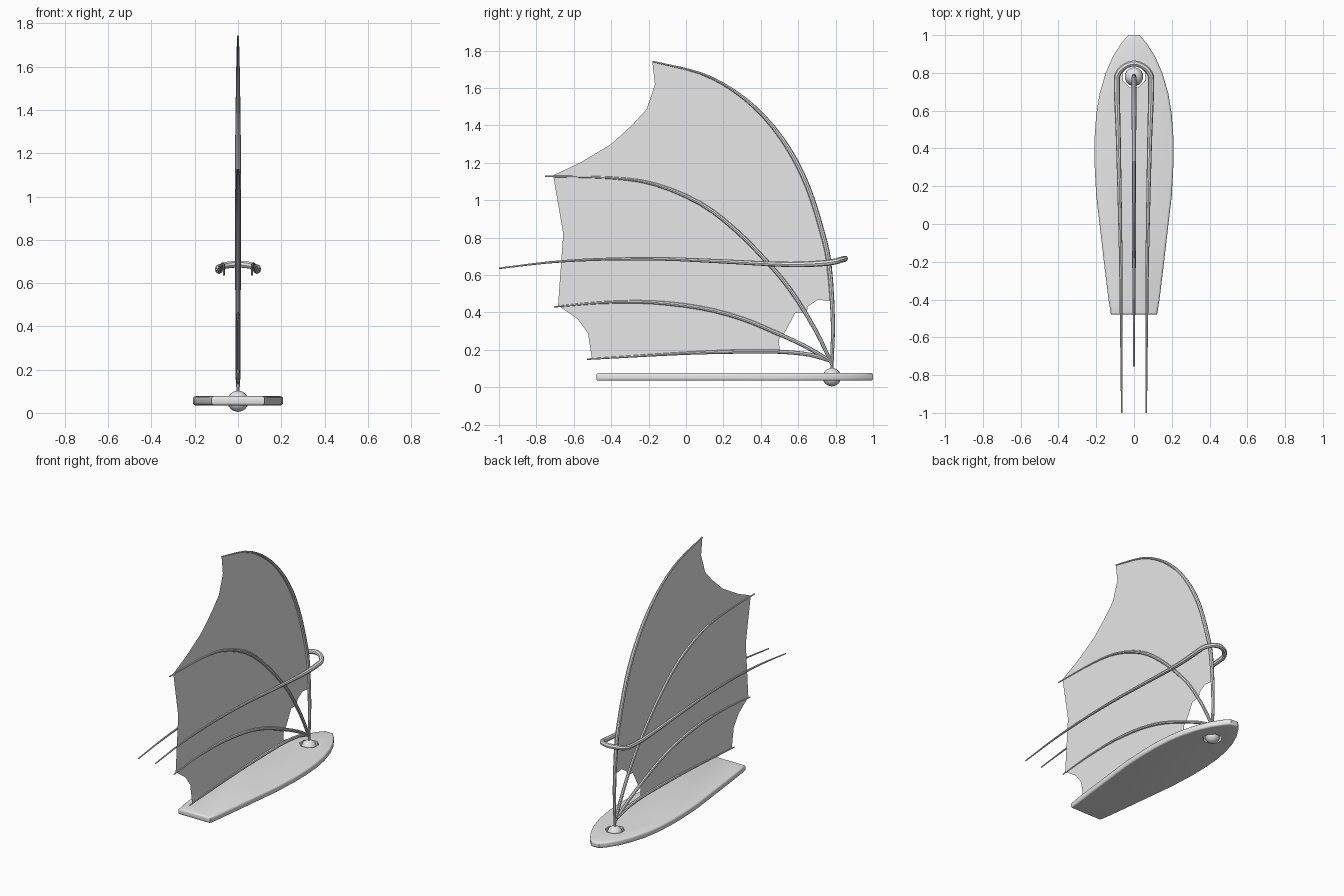
import bpy, bmesh, math
from mathutils import Vector

cube = bpy.data.objects.get("Cube")
if cube:
    bpy.data.objects.remove(cube, do_unlink=True)

GREY = bpy.data.materials.new("light grey")
GREY.use_nodes = True
GREY.diffuse_color = (0.8, 0.8, 0.8, 1)
GREY.node_tree.nodes["Principled BSDF"].inputs["Base Color"].default_value = (0.8, 0.8, 0.8, 1)

FOOT_Y = 0.78  # where the mast joint sits on the board


def activate(ob):
    bpy.ops.object.select_all(action='DESELECT')
    ob.select_set(True)
    bpy.context.view_layer.objects.active = ob


def add_mesh(name, bm):
    me = bpy.data.meshes.new(name)
    bm.to_mesh(me)
    bm.free()
    ob = bpy.data.objects.new(name, me)
    bpy.context.collection.objects.link(ob)
    me.materials.append(GREY)
    return ob


def smooth_path(pts, n=3):
    """Catmull-Rom resampling of a point list."""
    p = [Vector(q) for q in pts]
    p = [2 * p[0] - p[1]] + p + [2 * p[-1] - p[-2]]
    out = []
    for a, b, c, d in zip(p, p[1:], p[2:], p[3:]):
        for i in range(n):
            t = i / n
            out.append(0.5 * (2 * b + (c - a) * t + (2 * a - 5 * b + 4 * c - d) * t ** 2
                              + (3 * b - a - 3 * c + d) * t ** 3))
    return out + [p[-2]]


def tube(name, path, radius):
    """Tapered round tube; radius is a function of position 0..1 along the path."""
    cu = bpy.data.curves.new(name, 'CURVE')
    cu.dimensions = '3D'
    cu.bevel_depth = 1.0
    cu.bevel_resolution = 2
    cu.use_fill_caps = True
    sp = cu.splines.new('POLY')
    sp.points.add(len(path) - 1)
    for i, (pt, co) in enumerate(zip(sp.points, path)):
        pt.co = (*co, 1)
        pt.radius = radius(i / (len(path) - 1))
    ob = bpy.data.objects.new(name, cu)
    bpy.context.collection.objects.link(ob)
    cu.materials.append(GREY)
    activate(ob)
    bpy.ops.object.convert(target='MESH')
    bpy.ops.object.shade_smooth_by_angle(angle=math.radians(40))


# Board: mirrored outline, extruded, with a rounded rim
half = [(0.03, 1.0), (0.065, 0.96), (0.11, 0.89), (0.15, 0.8), (0.182, 0.69), (0.2, 0.58),
        (0.209, 0.45), (0.209, 0.32), (0.2, 0.15), (0.18, -0.02), (0.157, -0.22),
        (0.135, -0.4), (0.122, -0.48)]
outline = half + [(-x, y) for x, y in reversed(half)]
bm = bmesh.new()
face = bm.faces.new([bm.verts.new((x, y, 0.035)) for x, y in outline])
ext = bmesh.ops.extrude_face_region(bm, geom=[face])
bmesh.ops.translate(bm, vec=(0, 0, 0.042),
                    verts=[v for v in ext["geom"] if isinstance(v, bmesh.types.BMVert)])
bmesh.ops.recalc_face_normals(bm, faces=bm.faces)
rim = [e for e in bm.edges if abs(e.verts[0].co.z - e.verts[1].co.z) < 1e-5]
bmesh.ops.bevel(bm, geom=rim, offset=0.012, segments=3, profile=0.5, affect='EDGES')
board = add_mesh("board", bm)

# Eight-sided through hole for the joint
bpy.ops.mesh.primitive_cylinder_add(vertices=8, radius=0.062, depth=0.3,
                                    location=(0, FOOT_Y, 0.05),
                                    rotation=(0, 0, math.pi / 8))
cutter = bpy.context.object
cutter.hide_render = True
mod = board.modifiers.new("joint_hole", 'BOOLEAN')
mod.operation = 'DIFFERENCE'
mod.solver = 'EXACT'
mod.object = cutter
activate(board)
bpy.ops.object.modifier_apply(modifier=mod.name)
bpy.data.objects.remove(cutter, do_unlink=True)
activate(board)
bpy.ops.object.shade_smooth_by_angle(angle=math.radians(35))

# Ball joint and the short pin above it
bpy.ops.mesh.primitive_uv_sphere_add(segments=20, ring_count=12, radius=0.049,
                                     location=(0, FOOT_Y, 0.054))
bpy.context.object.name = "ball_joint"
bpy.context.object.data.materials.append(GREY)
bpy.ops.object.shade_smooth()
tube("joint_pin", [Vector((0, FOOT_Y, 0.09)), Vector((0, FOOT_Y, 0.15))], lambda t: 0.008)

# Mast and battens, as (y, z) paths from foot to tip
spars = {
    "mast": [(0.78, 0.12), (0.785, 0.364), (0.765, 0.658), (0.727, 0.834), (0.652, 1.07),
             (0.552, 1.27), (0.42, 1.445), (0.26, 1.583), (0.075, 1.68), (-0.18, 1.742)],
    "upper_batten": [(0.777, 0.13), (0.69, 0.31), (0.556, 0.524), (0.42, 0.685), (0.26, 0.845),
                     (0.075, 0.984), (-0.166, 1.085), (-0.406, 1.12), (-0.754, 1.128)],
    "middle_batten": [(0.775, 0.14), (0.636, 0.22), (0.476, 0.294), (0.29, 0.37), (0.075, 0.425),
                      (-0.19, 0.455), (-0.46, 0.452), (-0.705, 0.43)],
    "lower_batten": [(0.775, 0.14), (0.663, 0.174), (0.5, 0.19), (0.29, 0.191), (-0.03, 0.18),
                     (-0.53, 0.15)],
}
paths = {k: smooth_path([(0, y, z) for y, z in v]) for k, v in spars.items()}
for name, path in paths.items():
    top = 0.0135 if name == "mast" else 0.011
    tube(name, path, lambda t, r=top: min(0.009 + 0.02 * t, r, 0.004 + 0.02 * (1 - t)))

# Sail: one thin sheet between mast, scalloped trailing edge, lowest batten and foot cut-out
trailing = [(-0.166, 1.62), (-0.21, 1.487), (-0.29, 1.4), (-0.4, 1.3), (-0.567, 1.2),
            (-0.71, 1.133), (-0.64, 1.043), (-0.6, 0.925), (-0.588, 0.738), (-0.59, 0.658),
            (-0.62, 0.54), (-0.684, 0.438), (-0.578, 0.364), (-0.524, 0.289), (-0.503, 0.153)]
cutout = [(0.487, 0.22), (0.497, 0.257), (0.529, 0.294), (0.535, 0.358), (0.583, 0.396),
          (0.645, 0.4), (0.652, 0.433), (0.706, 0.468), (0.778, 0.46)]
luff = [(p.y, p.z) for p in paths["mast"] if p.z > 0.47]
foot = [(p.y, p.z) for p in reversed(paths["lower_batten"]) if -0.49 < p.y < 0.53]
bm = bmesh.new()
bm.faces.new([bm.verts.new((0, y, z)) for y, z in luff + trailing + foot + cutout])
bmesh.ops.triangulate(bm, faces=bm.faces[:])
add_mesh("sail", bm)

# Wishbone boom: one arm mirrored around the nose
arm = [(0.065, -1.0, 0.636), (0.066, -0.73, 0.668), (0.068, -0.46, 0.684), (0.071, -0.14, 0.687),
       (0.077, 0.18, 0.674), (0.083, 0.45, 0.66), (0.088, 0.61, 0.657), (0.091, 0.74, 0.664),
       (0.085, 0.795, 0.672), (0.05, 0.834, 0.683)]
boom = smooth_path(arm + [(0, 0.85, 0.687)] + [(-x, y, z) for x, y, z in reversed(arm)])
tube("boom", boom, lambda t: min(0.016, 0.004 + 0.036 * min(t, 1 - t)))
